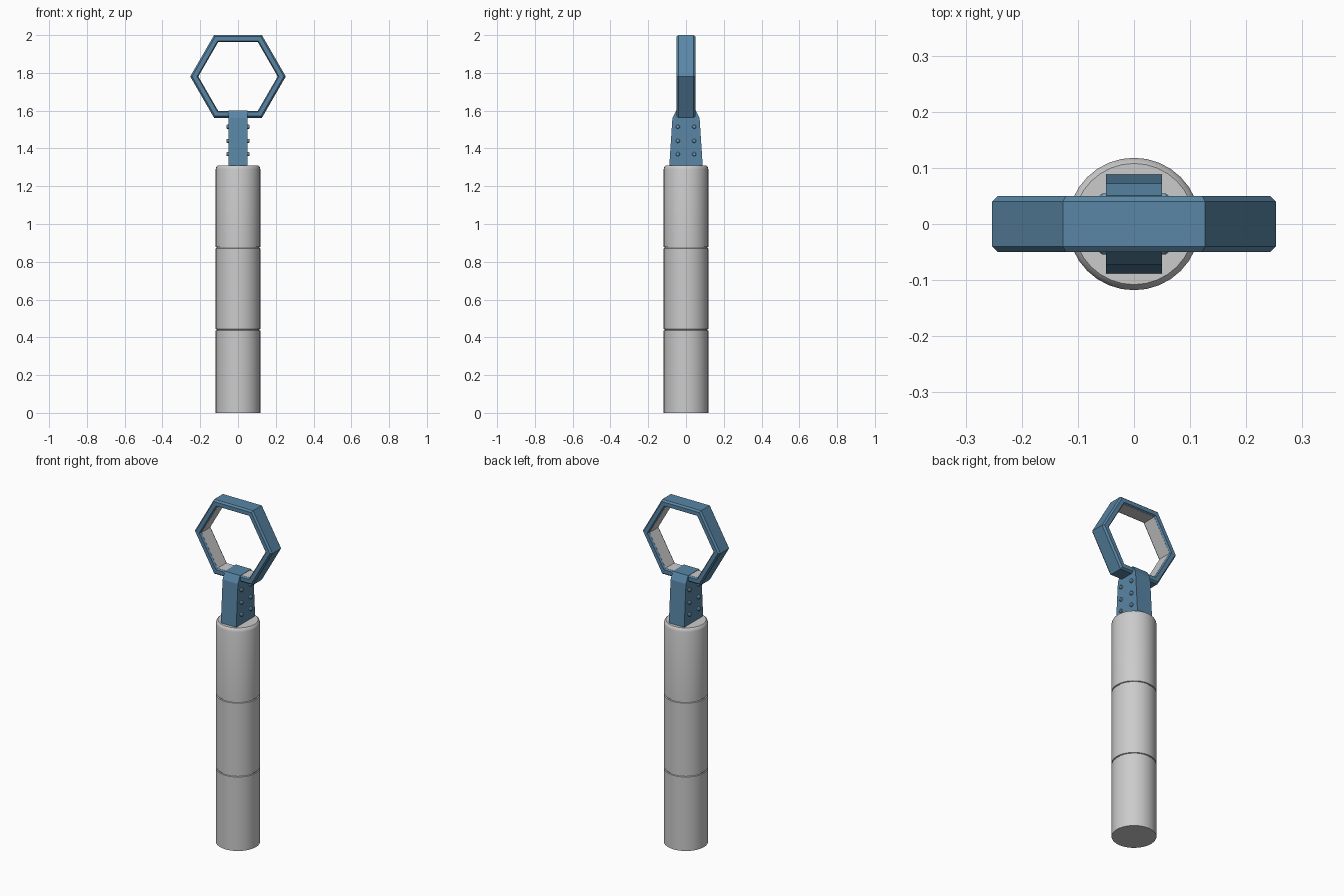
import bpy, bmesh, math
from mathutils import Vector

if "Cube" in bpy.data.objects:
    bpy.data.objects.remove(bpy.data.objects["Cube"])


def material(name, rgb):
    m = bpy.data.materials.new(name)
    m.diffuse_color = (*rgb, 1)
    m.use_nodes = True
    m.node_tree.nodes["Principled BSDF"].inputs["Base Color"].default_value = m.diffuse_color
    return m


blue = material("blue_metal", (0.10, 0.24, 0.38))


def finish(name, bm, mat=None, smooth=False):
    bmesh.ops.recalc_face_normals(bm, faces=bm.faces)
    mesh = bpy.data.meshes.new(name)
    bm.to_mesh(mesh)
    bm.free()
    ob = bpy.data.objects.new(name, mesh)
    bpy.context.collection.objects.link(ob)
    if mat:
        mesh.materials.append(mat)
    if smooth:
        bpy.ops.object.select_all(action='DESELECT')
        ob.select_set(True)
        bpy.context.view_layer.objects.active = ob
        bpy.ops.object.shade_smooth_by_angle(angle=math.radians(35))
    return ob


def lathe(profile, sides, place, closed=False):
    """Sweep (radius, height) points around an axis; place maps them to 3D."""
    bm = bmesh.new()
    rings = [[bm.verts.new(place(r, h, 2 * math.pi * i / sides)) for i in range(sides)]
             for r, h in profile]
    pairs = list(zip(rings, rings[1:]))
    if closed:
        pairs.append((rings[-1], rings[0]))
    for a, b in pairs:
        for i in range(sides):
            j = (i + 1) % sides
            bm.faces.new((a[i], a[j], b[j], b[i]))
    if not closed:
        bm.faces.new(rings[0])
        bm.faces.new(rings[-1])
    return bm


def upright(r, h, t):
    return Vector((r * math.cos(t), r * math.sin(t), h))


def facing_front(r, h, t):
    return Vector((r * math.cos(t), h, 1.781 + r * math.sin(t)))


# Handle: cylinder with two thin grooves and a rounded top rim
R = 0.118
profile = [(R, 0)]
for z in (0.44, 0.875):
    profile += [(R, z - 0.004), (R - 0.005, z - 0.002), (R - 0.005, z + 0.002), (R, z + 0.004)]
profile += [(R, 1.290), (R - 0.003, 1.302), (R - 0.010, 1.310)]
finish("handle", lathe(profile, 32, upright), smooth=True)

# Hexagonal ring with chamfered edges
ro, ri, d, c = 0.253, 0.211, 0.05, 0.010
section = [(ri, -d + c), (ri + 0.006, -d), (ro - c, -d), (ro, -d + c),
           (ro, d - c), (ro - c, d), (ri + 0.006, d), (ri, d - c)]
finish("hexagon_ring", lathe(section, 6, facing_front, closed=True), blue)

# Grey lining on the inside of the ring
liner = [(ri - 0.001, -d + c), (ri + 0.006, -d + c), (ri + 0.006, d - c), (ri - 0.001, d - c)]
finish("ring_lining", lathe(liner, 6, facing_front, closed=True))

# Tapered neck, extruded sideways from its side outline
bm = bmesh.new()
half = [(0.089, 1.30), (0.072, 1.560), (0.051, 1.601)]
outline = half + [(-y, z) for y, z in reversed(half)]
face = bm.faces.new([bm.verts.new((-0.05, y, z)) for y, z in outline])
ext = bmesh.ops.extrude_face_region(bm, geom=[face])
bmesh.ops.translate(bm, vec=(0.10, 0, 0),
                    verts=[g for g in ext["geom"] if isinstance(g, bmesh.types.BMVert)])
finish("neck", bm, blue)

# Rivets on both sides of the neck
rivet_mat = material("rivet_blue", (0.22, 0.40, 0.55))
rivet = [(0.011, 0.045), (0.011, 0.057), (0.007, 0.062)]
for s in (-1, 1):
    for y in (-0.043, 0.043):
        for z in (1.37, 1.44, 1.515):
            def sideways(r, h, t):
                return Vector((s * h, y + r * math.cos(t), z + r * math.sin(t)))
            finish("rivet", lathe(rivet, 12, sideways), rivet_mat, smooth=True)
